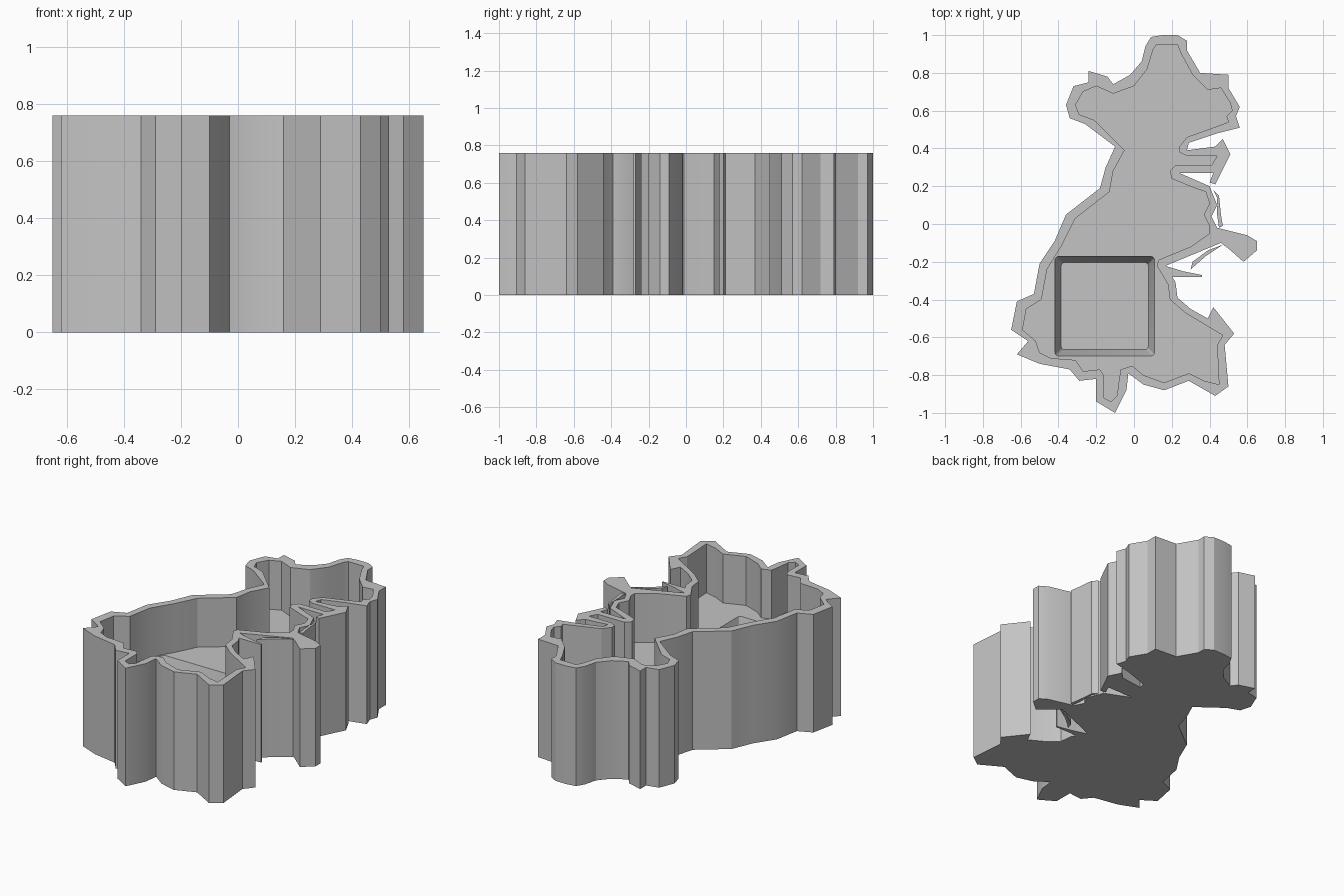
import bpy, bmesh, math

if "Cube" in bpy.data.objects:
    bpy.data.objects.remove(bpy.data.objects["Cube"])

HEIGHT, FLOOR, PIT = 0.76, 0.445, 0.30

grey = bpy.data.materials.new("plain grey")
grey.diffuse_color = (0.55, 0.55, 0.55, 1)
grey.use_nodes = True
grey.node_tree.nodes["Principled BSDF"].inputs["Base Color"].default_value = grey.diffuse_color


def prism(name, outline, z0, z1, shrink=1.0, centre=(0, 0)):
    """Extrude an x, y outline in hundredths; shrink scales its lower end."""
    pts = [(x / 100, y / 100) for x, y in zip(outline[::2], outline[1::2])]
    bm = bmesh.new()
    top = [bm.verts.new((x, y, z1)) for x, y in pts]
    low = [bm.verts.new((centre[0] + (x - centre[0]) * shrink,
                         centre[1] + (y - centre[1]) * shrink, z0)) for x, y in pts]
    bm.faces.new(top)
    bm.faces.new(low[::-1])
    for i in range(len(pts)):
        j = (i + 1) % len(pts)
        bm.faces.new((top[i], low[i], low[j], top[j]))
    bmesh.ops.recalc_face_normals(bm, faces=bm.faces)
    mesh = bpy.data.meshes.new(name)
    bm.to_mesh(mesh)
    bm.free()
    mesh.materials.append(grey)
    obj = bpy.data.objects.new(name, mesh)
    bpy.context.collection.objects.link(obj)
    return obj


def cut(target, cutter):
    mod = target.modifiers.new(cutter.name, 'BOOLEAN')
    mod.operation, mod.solver, mod.object = 'DIFFERENCE', 'EXACT', cutter
    bpy.context.view_layer.objects.active = target
    bpy.ops.object.modifier_apply(modifier=mod.name)
    cutter.hide_render = True
    cutter.hide_set(True)


# Outer silhouette, clockwise from the top ear
outer = [9, 99, 15, 100, 23, 100, 28, 97, 28, 92, 35, 80, 50, 79, 50, 72, 56, 62, 54, 57,
         56, 51, 44, 48, 29, 43, 28, 39, 43, 41, 47, 45, 51, 37, 43, 21, 40, 22, 42, 27,
         24, 27, 40, 20, 44, 10, 41, 4, 44, -2, 60, -6, 65, -9, 65, -14, 58, -20, 50, -13,
         46, -10, 34, -15, 17, -22, 22, -31, 23, -39, 30, -45, 39, -50, 42, -44, 53, -58,
         48, -64, 50, -86, 43, -91, 29, -83, 16, -88, 5, -85, -3, -79, -4, -88, -10, -100,
         -20, -94, -20, -82, -29, -83, -34, -77, -50, -74, -62, -69, -56, -62, -65, -56,
         -62, -41, -53, -37, -50, -21, -42, -9, -36, 5, -18, 19, -15, 30, -10, 41,
         -26, 53, -34, 56, -36, 63, -32, 73, -24, 75, -24, 81, -14, 78, -11, 74,
         -2, 79, 4, 86, 6, 94]

# Cavity silhouette, about one wall thickness inside
inner = [12, 95, 23, 95, 25, 90, 31, 79, 39, 71, 46, 72, 51, 64, 52, 60, 49, 57, 50, 54,
         42, 51, 28, 46, 24, 41, 24, 38, 28, 36, 44, 36, 41, 31, 22, 31, 19, 28, 20, 24,
         32, 19, 38, 17, 40, 11, 37, 5, 40, -1, 40, -5, 30, -12, 13, -19, 12, -22,
         18, -32, 19, -40, 27, -47, 47, -59, 44, -64, 45, -85, 37, -83, 29, -79,
         16, -84, 5, -80, -1, -75, -7, -77, -8, -83, -9, -91, -12, -94, -16, -92,
         -16, -80, -18, -77, -27, -78, -31, -72, -44, -71, -50, -68, -52, -62, -59, -56,
         -57, -45, -49, -40, -46, -24, -38, -11, -31, 3, -13, 17, -11, 28, -5, 39,
         -21, 55, -29, 58, -31, 63, -27, 70, -20, 73, -11, 69, 0, 73, 7, 82, 10, 92]

# Rounded square pocket sunk into the floor
pocket = []
for k, (sx, sy) in enumerate(((1, 1), (-1, 1), (-1, -1), (1, -1))):
    for step in range(4):
        a = math.radians(90 * k + 30 * step)
        pocket += [-15.5 + sx * 24.5 + 2 * math.cos(a), -43.5 + sy * 24.5 + 2 * math.sin(a)]

# Container body with its hollow and floor pocket
body = prism("container_body", outer, 0, HEIGHT)
cut(body, prism("cavity_cutter", inner, FLOOR, HEIGHT + 0.1))
cut(body, prism("pocket_cutter", pocket, PIT, FLOOR + 0.005, 0.87, (-0.155, -0.43)))

# Thin upright slivers beside the right wall
slivers = [prism("side_sliver", [42, 18, 45, 15, 46, 5, 47, -1, 45, -2, 44, 5, 44, 14], 0, HEIGHT),
           prism("tail_sliver", [47, -11, 38, -17, 30, -24, 31, -20, 39, -14], 0, HEIGHT),
           prism("lower_sliver", [16, -22, 26, -25, 36, -27, 36, -28, 20, -28], 0, HEIGHT)]

# Smooth the gentle bends, keep the corners crisp
bpy.ops.object.select_all(action='DESELECT')
for obj in [body] + slivers:
    obj.select_set(True)
bpy.context.view_layer.objects.active = body
bpy.ops.object.shade_smooth_by_angle(angle=math.radians(25))
